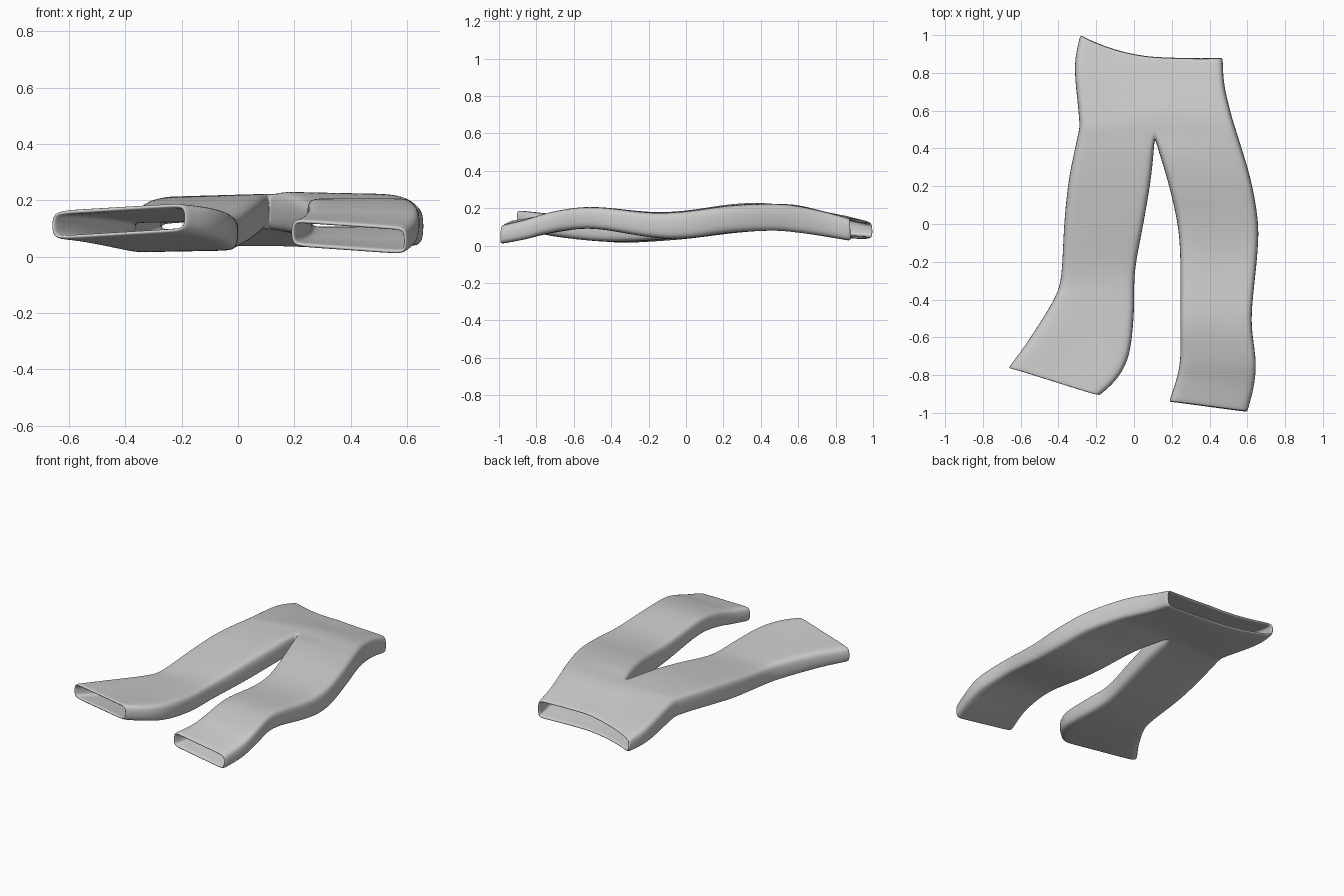
import bpy, bmesh

if "Cube" in bpy.data.objects:
    bpy.data.objects.remove(bpy.data.objects["Cube"])

# Leg stations, waist to hem: outer x, y, inner x, y, centre z outer, centre z inner, half thickness
LEFT = [
    (-.285, 1.0, .11, .885, .08, .095, .046),
    (-.315, .83, .11, .76, .105, .115, .06),
    (-.29, .55, .11, .60, .14, .15, .067),
    (-.30, .46, .11, .46, .145, .16, .065),
    (-.345, .24, .09, .24, .13, .145, .067),
    (-.37, .0, .05, .0, .1, .115, .067),
    (-.385, -.27, .005, -.25, .075, .085, .06),
    (-.42, -.39, .0, -.47, .08, .085, .062),
    (-.51, -.54, -.025, -.69, .095, .105, .06),
    (-.59, -.66, -.09, -.82, .105, .125, .056),
    (-.665, -.76, -.185, -.91, .11, .14, .052),
]
RIGHT = [
    (.47, .88, .11, .885, .083, .095, .06),
    (.478, .74, .11, .76, .115, .115, .067),
    (.515, .58, .11, .60, .142, .15, .073),
    (.555, .45, .11, .46, .15, .16, .073),
    (.62, .23, .175, .24, .14, .15, .073),
    (.658, .0, .23, .0, .11, .115, .073),
    (.65, -.2, .245, -.2, .11, .115, .066),
    (.622, -.5, .245, -.5, .15, .15, .058),
    (.645, -.72, .245, -.7, .125, .125, .056),
    (.635, -.86, .225, -.82, .085, .1, .053),
    (.6, -.995, .185, -.94, .055, .085, .05),
]
CROTCH, SUB = 3, 3
ACROSS = [0, .045, .15, .33, .5, .67, .85, .955, 1]


def spline(rows):
    """Smooth the stations into closer ones."""
    out = []
    for i in range(len(rows) - 1):
        a, b, c, d = (rows[max(0, min(len(rows) - 1, i + k))] for k in (-1, 0, 1, 2))
        for s in range(SUB):
            t = s / SUB
            out.append([.5 * (2*q + (r-p)*t + (2*p-5*q+4*r-w)*t*t + (3*q-p-3*r+w)*t**3)
                        for p, q, r, w in zip(a, b, c, d)])
    return out + [list(rows[-1])]


bm = bmesh.new()


def add_leg(rows, sag):
    grid = []
    body = CROTCH * SUB
    for i, (ox, oy, ix, iy, zo, zi, h) in enumerate(spline(rows)):
        if i <= body:                      # both halves meet on a common centre seam
            ix, h_in = .11, .066 - .007 * abs(i - 6) / 6
        else:
            h_in = h
        ring = []
        for side in (1, -1):
            line = []
            for k, t in enumerate(ACROSS):
                f = .62 if k == 0 or (k == len(ACROSS) - 1 and i > body) else 1
                if i > body + 1 and k == len(ACROSS) - 2 or k == 1:
                    f = .97
                hh = h + (h_in - h) * t
                y = oy + (iy - oy) * t - sag * max(0, 1 - i / body) * 4 * t * (1 - t)
                line.append(bm.verts.new((ox + (ix - ox) * t, y, zo + (zi - zo) * t + side * f * hh)))
            ring.append(line)
        grid.append(ring)
    for i in range(len(grid) - 1):
        a, b = grid[i], grid[i + 1]
        for s in (0, 1):
            for k in range(len(ACROSS) - 1):
                bm.faces.new((a[s][k], a[s][k+1], b[s][k+1], b[s][k]))
        bm.faces.new((a[0][0], b[0][0], b[1][0], a[1][0]))
        if i >= body:                      # inner wall only below the crotch
            bm.faces.new((a[0][-1], b[0][-1], b[1][-1], a[1][-1]))


# Two leg halves welded along the seam
add_leg(LEFT, .022)
add_leg(RIGHT, .004)
bmesh.ops.remove_doubles(bm, verts=bm.verts, dist=.0015)
bmesh.ops.recalc_face_normals(bm, faces=bm.faces)
# An open shell can resolve inside out: make the topmost face point up
top = max(bm.faces, key=lambda f: f.calc_center_median().z)
if top.normal.z < 0:
    bmesh.ops.reverse_faces(bm, faces=bm.faces)
for f in bm.faces:
    f.smooth = True

mesh = bpy.data.meshes.new("trousers")
bm.to_mesh(mesh)
bm.free()
trousers = bpy.data.objects.new("trousers", mesh)
bpy.context.collection.objects.link(trousers)

# Cloth thickness, then smoothing
cloth = trousers.modifiers.new("cloth", 'SOLIDIFY')
cloth.thickness = .016
cloth.offset = -1
smooth = trousers.modifiers.new("smooth", 'SUBSURF')
smooth.levels = smooth.render_levels = 2
